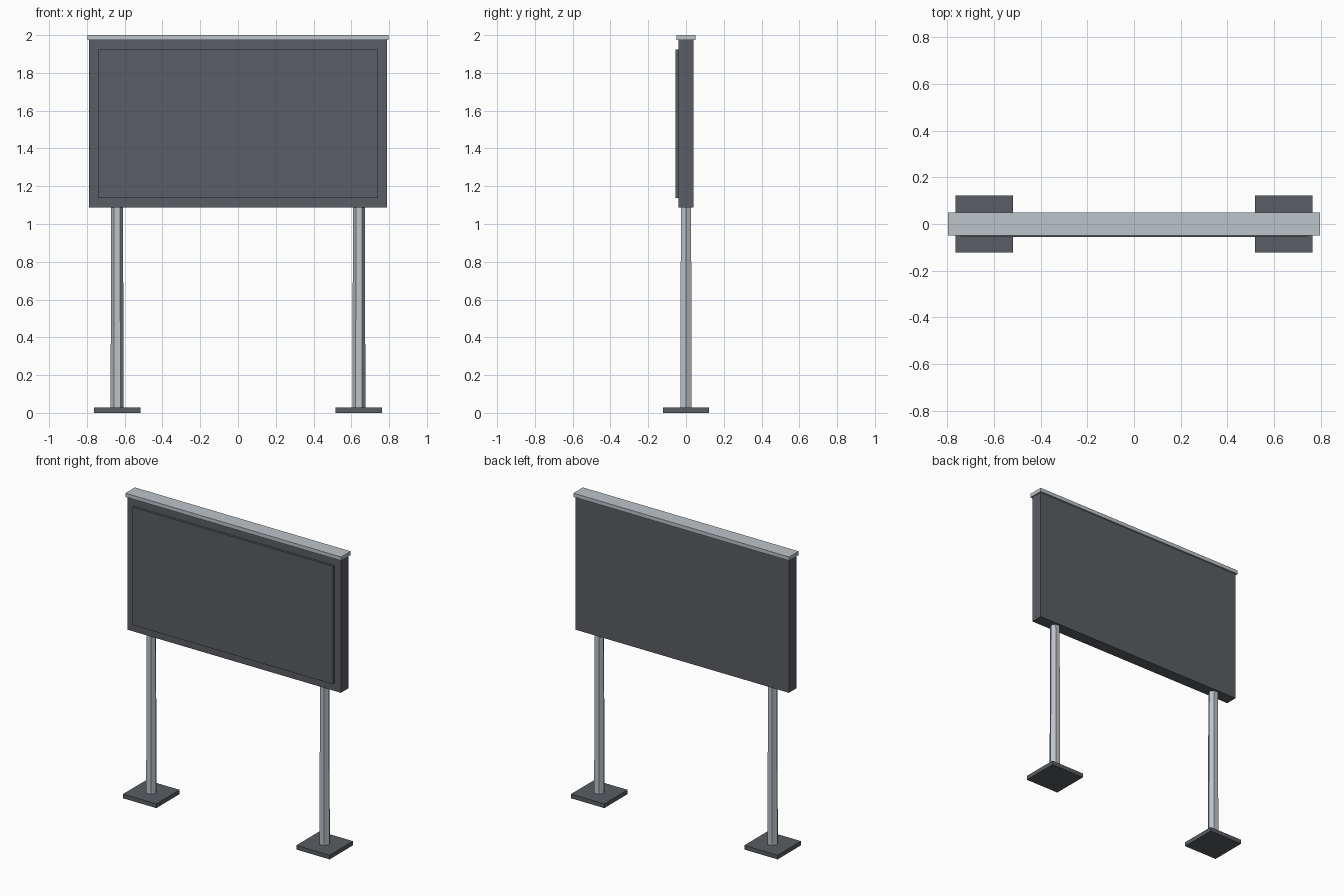
import bpy
import math

cube = bpy.data.objects.get("Cube")
if cube:
    bpy.data.objects.remove(cube, do_unlink=True)


def material(name, rgb):
    mat = bpy.data.materials.new(name)
    mat.use_nodes = True
    color = (*rgb, 1.0)
    mat.diffuse_color = color
    mat.node_tree.nodes["Principled BSDF"].inputs["Base Color"].default_value = color
    return mat


dark_grey = material("dark grey", (0.10, 0.11, 0.125))
light_steel = material("light steel", (0.51, 0.55, 0.59))


def finish(name, mat):
    obj = bpy.context.object
    obj.name = name
    obj.data.materials.append(mat)
    return obj


def box(name, mat, x, y, z):
    """Box between (min, max) pairs on each axis."""
    bpy.ops.mesh.primitive_cube_add(size=1, location=[sum(p) / 2 for p in (x, y, z)])
    obj = finish(name, mat)
    obj.scale = [p[1] - p[0] for p in (x, y, z)]
    bpy.ops.object.transform_apply(location=False, rotation=False, scale=True)
    return obj


# Board body, raised front screen and overhanging cap
box("board", dark_grey, (-0.788, 0.788), (-0.04, 0.04), (1.087, 1.975))
box("screen", dark_grey, (-0.74, 0.74), (-0.055, -0.04), (1.137, 1.924))
box("cap", light_steel, (-0.797, 0.797), (-0.05, 0.05), (1.975, 2.0))

# Feet and slightly tapered six-sided posts
for side, sign in (("left", 1), ("right", -1)):
    cx = sign * 0.64
    box(side + "_foot", dark_grey, (cx - 0.123, cx + 0.123), (-0.123, 0.123), (0, 0.028))
    bpy.ops.mesh.primitive_cone_add(
        vertices=6, radius1=0.035, radius2=0.031, depth=1.1,
        location=(cx, 0, 0.552), rotation=(0, 0, math.radians(30)))
    finish(side + "_post", light_steel)
